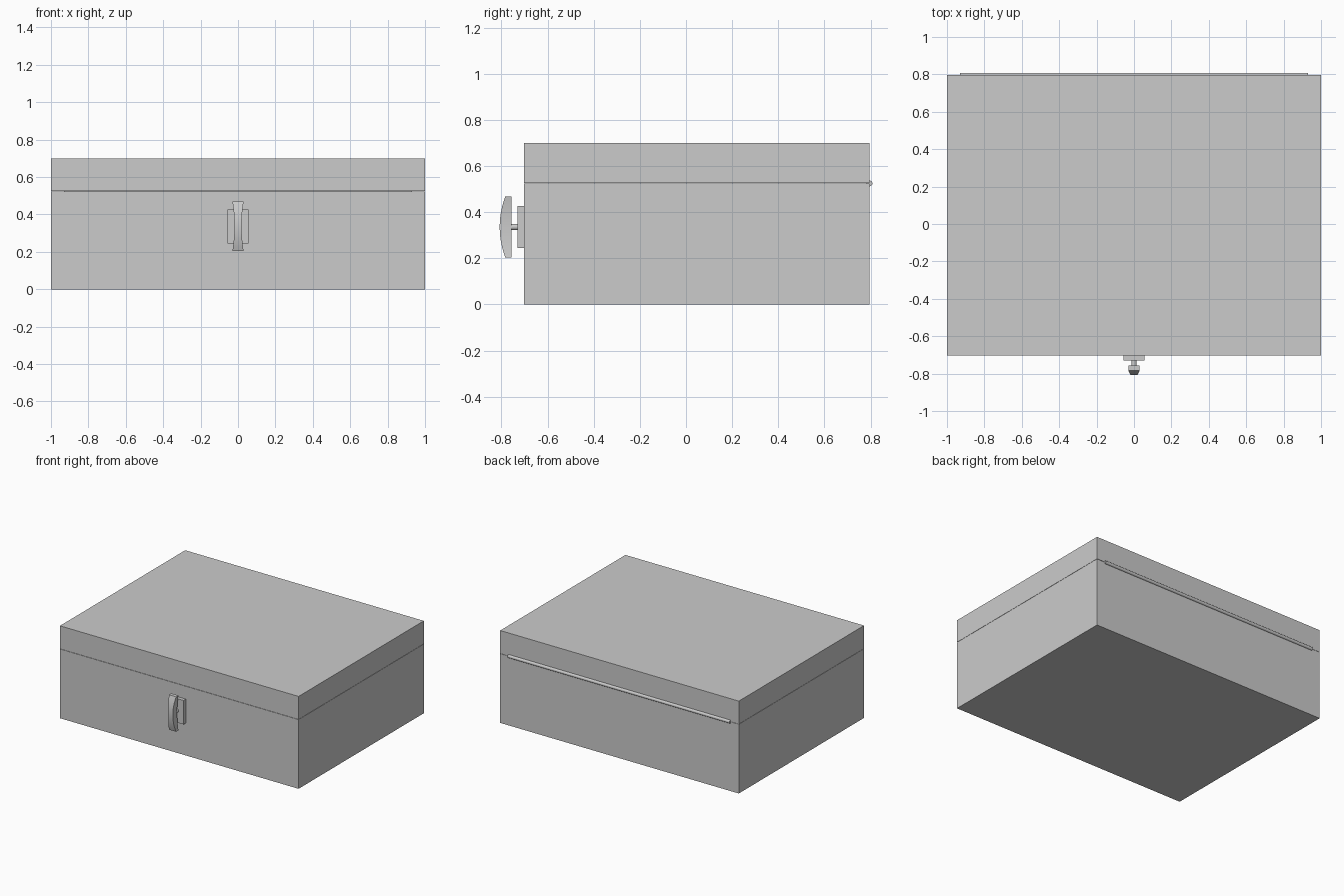
import bpy, bmesh, math

if "Cube" in bpy.data.objects:
    bpy.data.objects.remove(bpy.data.objects["Cube"])

X, Y0, Y1 = 1.0, -0.703, 0.796      # box half width, front and back
SEAM, TOP, WALL = 0.525, 0.70, 0.04
HZ = 0.336                          # height of the latch centre


def finish(bm, name):
    bmesh.ops.recalc_face_normals(bm, faces=bm.faces)
    me = bpy.data.meshes.new(name)
    bm.to_mesh(me)
    bm.free()
    ob = bpy.data.objects.new(name, me)
    bpy.context.collection.objects.link(ob)
    return ob


def box_bm(x0, x1, y0, y1, z0, z1):
    bm = bmesh.new()
    bmesh.ops.create_cube(bm, size=1)
    for v in bm.verts:
        v.co = ((x0 + x1) / 2 + v.co.x * (x1 - x0),
                (y0 + y1) / 2 + v.co.y * (y1 - y0),
                (z0 + z1) / 2 + v.co.z * (z1 - z0))
    return bm


def tray(name, z0, z1, open_dir):
    """Box hollowed out from its top (1) or bottom (-1) face."""
    bm = box_bm(-X, X, Y0, Y1, z0, z1)
    bm.normal_update()
    face = max(bm.faces, key=lambda f: f.normal.z * open_dir)
    bmesh.ops.inset_region(bm, faces=[face], thickness=WALL)
    new = bmesh.ops.extrude_discrete_faces(bm, faces=[face])["faces"][0]
    for v in new.verts:
        v.co.z -= open_dir * (z1 - z0 - WALL)
    return finish(bm, name)


def rod(name, loc, rot, radius, length, sides):
    bpy.ops.mesh.primitive_cylinder_add(vertices=sides, radius=radius,
                                        depth=length, location=loc, rotation=rot)
    bpy.context.object.name = name
    bpy.ops.object.shade_smooth_by_angle(angle=math.radians(40))


# Box body and lid
tray("box_body", 0, SEAM - 0.001, 1)
tray("box_lid", SEAM + 0.001, TOP, -1)

# Hinge along the back seam
rod("hinge_rod", (0, Y1, SEAM), (0, math.pi / 2, 0), 0.0125, 1.86, 16)

# Latch plate and stem
finish(box_bm(-0.055, 0.055, Y0 - 0.027, Y0, HZ - 0.091, HZ + 0.091), "latch_plate")
rod("latch_stem", (0, Y0 - 0.04, HZ), (math.pi / 2, 0, 0), 0.014, 0.04, 16)

# Latch handle: bowed front, flat back, waisted sides
bm = bmesh.new()
rings, n = [], 12
for i in range(n + 1):
    t = -1 + 2 * i / n
    w = 0.019 + 0.011 * t * t
    front, back = -0.808 + 0.024 * t * t, Y0 - 0.053
    z = HZ + 0.132 * t
    rings.append([bm.verts.new(c) for c in
                  ((-w, front, z), (w, front, z), (w, back, z), (-w, back, z))])
for a, b in zip(rings, rings[1:]):
    for k in range(4):
        m = (k + 1) % 4
        bm.faces.new((a[k], a[m], b[m], b[k]))
bm.faces.new(rings[0])
bm.faces.new(rings[-1])
handle = finish(bm, "latch_handle")
bpy.ops.object.select_all(action='DESELECT')
handle.select_set(True)
bpy.context.view_layer.objects.active = handle
bpy.ops.object.shade_smooth_by_angle(angle=math.radians(30))
